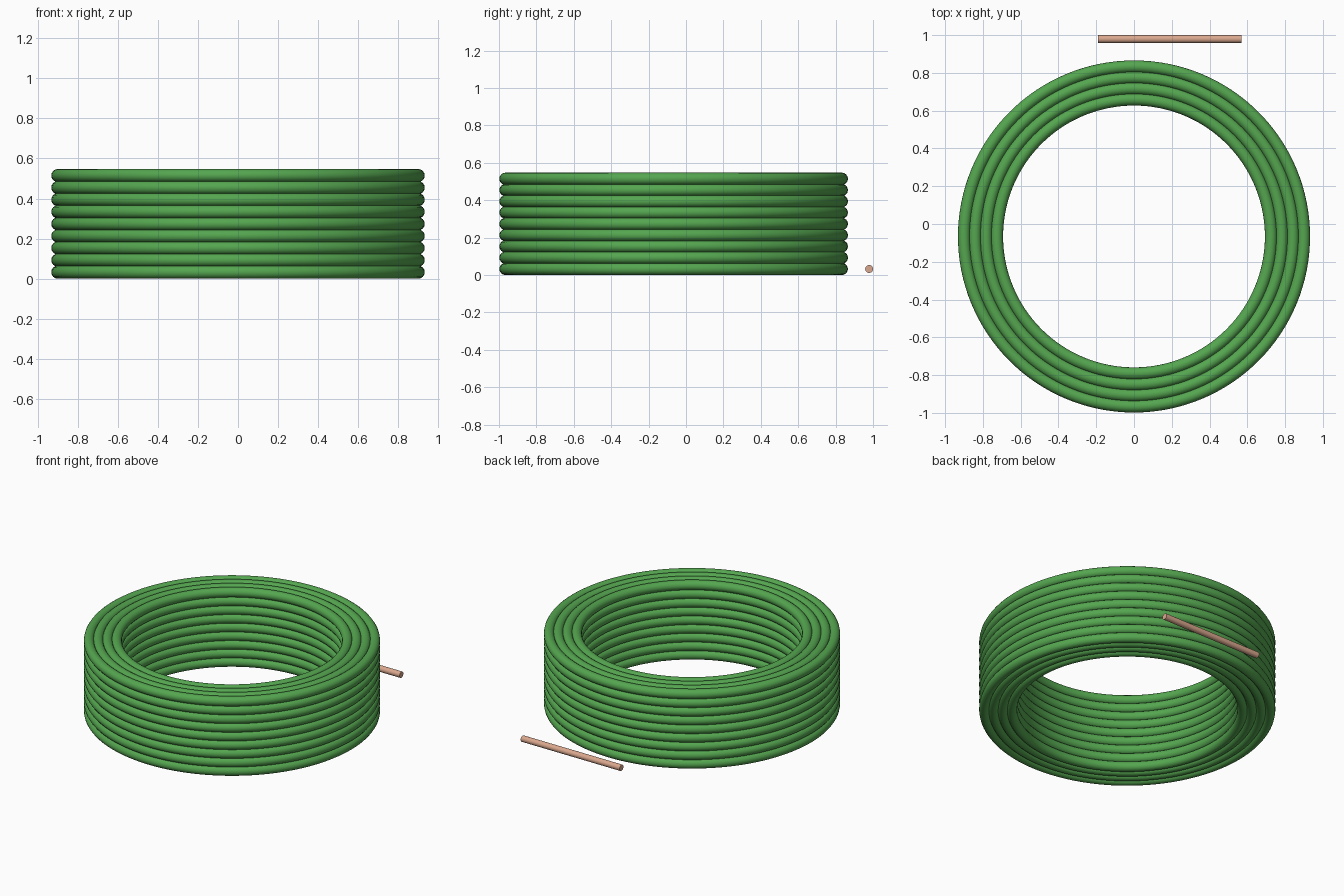
import bpy
import math

cube = bpy.data.objects.get("Cube")
if cube:
    bpy.data.objects.remove(cube, do_unlink=True)


def material(name, rgb):
    mat = bpy.data.materials.new(name)
    mat.use_nodes = True
    color = (*rgb, 1.0)
    mat.diffuse_color = color
    mat.node_tree.nodes["Principled BSDF"].inputs["Base Color"].default_value = color
    return mat


green = material("green insulation", (0.09, 0.38, 0.08))
copper = material("bare copper", (0.70, 0.39, 0.27))

TUBE = 0.0325
PITCH_Z = 0.0603
LAYERS = 9
TURNS = 4
OUTER = 0.932
PITCH_R = 0.058
CENTER_Y = -0.066

# Coil: concentric cable turns, each turn's mesh shared by all the layers
for turn in range(TURNS):
    radius = OUTER - TUBE - turn * PITCH_R
    bpy.ops.mesh.primitive_torus_add(
        major_radius=radius, minor_radius=TUBE,
        major_segments=128, minor_segments=16,
        location=(0, CENTER_Y, TUBE))
    first = bpy.context.object
    first.name = f"cable_turn_{turn + 1}_layer_1"
    first.data.materials.append(green)
    bpy.ops.object.shade_smooth()
    for layer in range(1, LAYERS):
        ring = first.copy()
        ring.name = f"cable_turn_{turn + 1}_layer_{layer + 1}"
        ring.location.z = TUBE + layer * PITCH_Z
        bpy.context.collection.objects.link(ring)

# Loose copper conductor lying behind the coil
bpy.ops.mesh.primitive_cylinder_add(
    vertices=32, radius=0.021, depth=0.76,
    location=(0.19, 0.979, TUBE), rotation=(0, math.pi / 2, 0))
rod = bpy.context.object
rod.name = "copper_rod"
rod.data.materials.append(copper)
bpy.ops.object.shade_smooth_by_angle(angle=math.radians(40))
